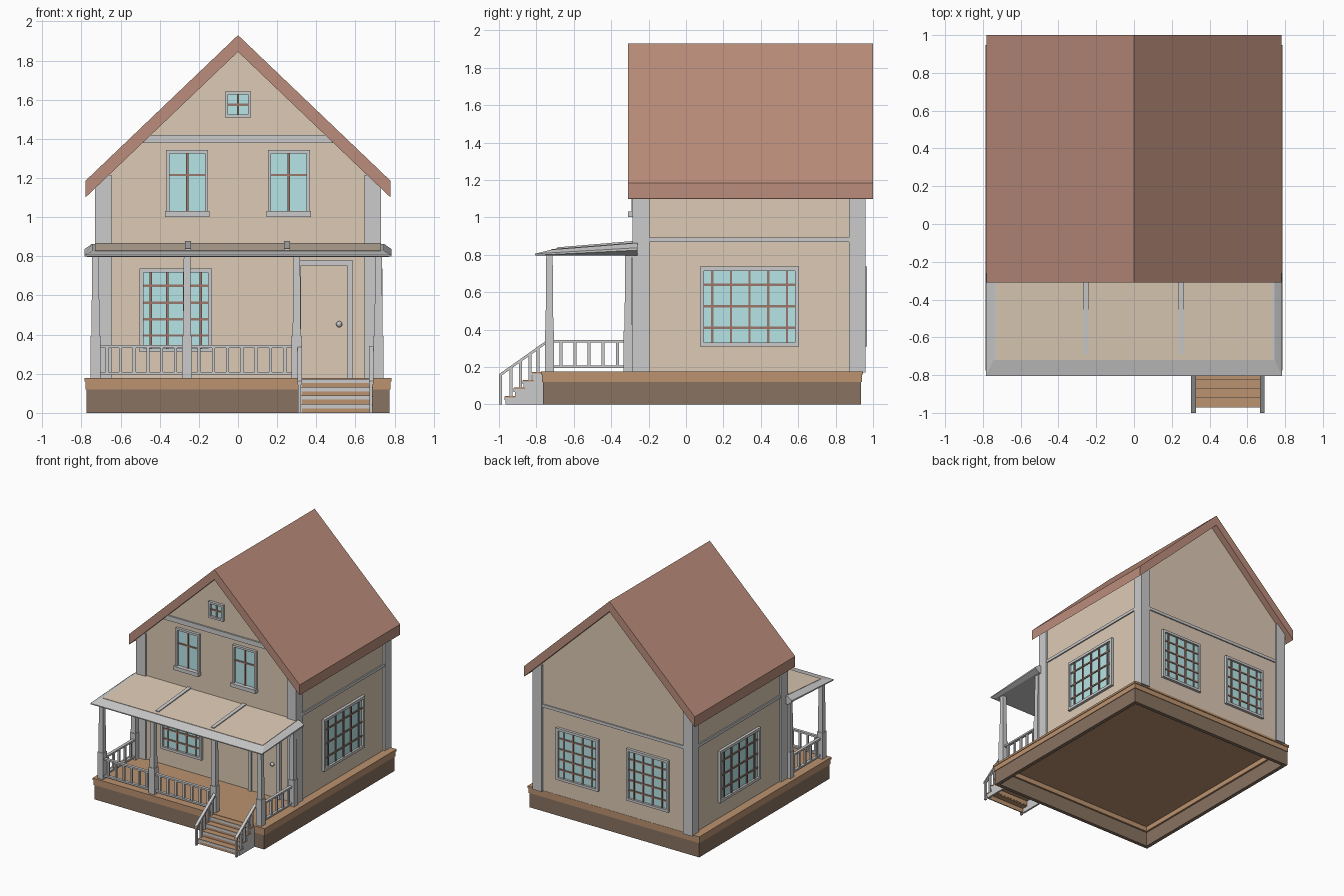
import bpy, bmesh
from math import radians, sqrt
from mathutils import Matrix, Vector

if "Cube" in bpy.data.objects:
    bpy.data.objects.remove(bpy.data.objects["Cube"])


def material(name, rgb):
    m = bpy.data.materials.new(name)
    m.diffuse_color = (*rgb, 1)
    m.use_nodes = True
    m.node_tree.nodes["Principled BSDF"].inputs["Base Color"].default_value = m.diffuse_color
    return m


TAN = material("tan_siding", (0.72, 0.59, 0.46))
RED = material("red_roof", (0.50, 0.27, 0.20))
DARK = material("dark_skirt", (0.25, 0.17, 0.12))
WOOD = material("deck_wood", (0.50, 0.29, 0.16))
GLASS = material("window_glass", (0.47, 0.78, 0.80))
BAR = material("window_bar", (0.33, 0.19, 0.15))


def finish(name, bm, mat=None, matrix=None):
    bmesh.ops.recalc_face_normals(bm, faces=bm.faces)
    me = bpy.data.meshes.new(name)
    bm.to_mesh(me)
    bm.free()
    ob = bpy.data.objects.new(name, me)
    bpy.context.collection.objects.link(ob)
    if mat:
        me.materials.append(mat)
    if matrix:
        ob.matrix_world = matrix
    return ob


def box(bm, x0, x1, y0, y1, z0, z1):
    c = Vector((x0 + x1, y0 + y1, z0 + z1)) / 2
    s = Matrix.Diagonal((abs(x1 - x0), abs(y1 - y0), abs(z1 - z0), 1))
    bmesh.ops.create_cube(bm, size=1, matrix=Matrix.Translation(c) @ s)


def boxes(name, items, mat=None, matrix=None):
    bm = bmesh.new()
    for b in items:
        box(bm, *b)
    return finish(name, bm, mat, matrix)


def prism(bm, pts, axis, a, b):
    """Extrude a closed profile along x (profile is y,z) or y (profile is x,z)."""
    put = (lambda p, t: (t, p[0], p[1])) if axis == 'x' else (lambda p, t: (p[0], t, p[1]))
    r0 = [bm.verts.new(put(p, a)) for p in pts]
    r1 = [bm.verts.new(put(p, b)) for p in pts]
    bm.faces.new(r0)
    bm.faces.new(r1)
    for i in range(len(pts)):
        j = (i + 1) % len(pts)
        bm.faces.new((r0[i], r0[j], r1[j], r1[i]))


def frame(x0, x1, z0, z1, t, y0, y1):
    return [(x0, x0 + t, y0, y1, z0, z1), (x1 - t, x1, y0, y1, z0, z1),
            (x0 + t, x1 - t, y0, y1, z0, z0 + t), (x0 + t, x1 - t, y0, y1, z1 - t, z1)]


def ring(x, y0, y1, t, z0, z1):
    return [(-x, x, y0, y0 + t, z0, z1), (-x, x, y1 - t, y1, z0, z1),
            (-x, -x + t, y0 + t, y1 - t, z0, z1), (x - t, x, y0 + t, y1 - t, z0, z1)]


# Base: hollow skirt, rim and deck
boxes("base_skirt", ring(0.775, -0.765, 0.935, 0.03, 0, 0.12), DARK)
boxes("deck_rim", ring(0.78, -0.77, 0.94, 0.05, 0.12, 0.165), WOOD)
boxes("deck_floor", [(-0.785, 0.785, -0.775, 0.947, 0.16, 0.177)], WOOD)

# House body with gables
bm = bmesh.new()
prism(bm, [(-0.715, 0.17), (0.715, 0.17), (0.715, 1.19), (0, 1.87), (-0.715, 1.19)], 'y', -0.27, 0.945)
finish("house_walls", bm, TAN)

# Main roof
bm = bmesh.new()
prism(bm, [(-0.78, 1.1), (0, 1.845), (0.78, 1.1), (0.78, 1.185), (0, 1.93), (-0.78, 1.185)], 'y', -0.31, 1.0)
finish("main_roof", bm, RED)

# Corner boards and belt trims
boxes("corner_boards", [(s * 0.645, s * 0.73, y0, y1, 0.17, 1.215)
                        for s in (-1, 1) for y0, y1 in ((-0.285, -0.195), (0.872, 0.96))])
boxes("belt_trim", [(s * 0.70, s * 0.725, -0.195, 0.872, 0.868, 0.892) for s in (-1, 1)]
      + [(-0.645, 0.645, 0.93, 0.955, 0.868, 0.892)])
bm = bmesh.new()
prism(bm, [(-0.485, 1.38), (0.485, 1.38), (0.445, 1.42), (-0.445, 1.42)], 'y', -0.283, -0.26)
finish("gable_band", bm)

# Windows: local x runs along the wall, local -y points outwards
WALLS = {"front": (0, (0, -0.27, 0)), "right": (90, (0.715, 0, 0)),
         "back": (180, (0, 0.945, 0)), "left": (270, (-0.715, 0, 0))}


def window(name, wall, cx, z0, z1, w, t, xs, zs, sill=False):
    ang, loc = WALLS[wall]
    m = Matrix.Translation(loc) @ Matrix.Rotation(radians(ang), 4, 'Z')
    x0, x1 = cx - w / 2, cx + w / 2
    parts = frame(x0, x1, z0, z1, t, -0.022, 0.005)
    if sill:
        parts.append((x0 - 0.006, x1 + 0.006, -0.04, 0.005, z0, z0 + 0.03))
    boxes(name + "_frame", parts, None, m)
    boxes(name + "_glass", [(x0 + t, x1 - t, -0.005, 0.005, z0 + t, z1 - t)], GLASS, m)
    b = 0.006
    boxes(name + "_bars",
          [(x - b, x + b, -0.013, 0, z0 + t, z1 - t) for x in xs]
          + [(x0 + t, x1 - t, -0.012, 0, z - b, z + b) for z in zs], BAR, m)


ROWS4 = [0.395, 0.478, 0.563, 0.65]
cols4 = lambda c: [c + d for d in (-0.128, -0.043, 0.043, 0.128)]
window("porch_window", "front", -0.318, 0.31, 0.737, 0.372, 0.02, cols4(-0.318), ROWS4)
for s, side in ((1, "right"), (-1, "left")):
    window(side + "_window", side, s * 0.34, 0.31, 0.737, 0.53, 0.022,
           [s * 0.34 + k * 0.1 for k in (-2, -1, 0, 1, 2)], [0.41, 0.525, 0.64])
    window("back_window_" + side, "back", s * 0.32, 0.31, 0.737, 0.385, 0.02, cols4(s * 0.32), ROWS4)
    window("upper_window_" + side, "front", s * 0.26, 1.002, 1.343, 0.215, 0.017,
           [s * 0.26], [1.215], sill=True)
window("attic_window", "front", 0, 1.508, 1.642, 0.135, 0.016, [0], [1.575])

# Door
boxes("door_frame", [(0.295, 0.323, -0.292, -0.26, 0.17, 0.78), (0.557, 0.585, -0.292, -0.26, 0.17, 0.78),
                     (0.323, 0.557, -0.292, -0.26, 0.754, 0.78)])
boxes("door_panel", [(0.323, 0.557, -0.277, -0.26, 0.177, 0.754)], TAN)
bm = bmesh.new()
bmesh.ops.create_uvsphere(bm, u_segments=12, v_segments=8, radius=0.016,
                          matrix=Matrix.Translation((0.517, -0.292, 0.453)))
finish("door_knob", bm)

# Porch roof: flared wedge, tan panel and ribs
bm = bmesh.new()
loops = [[(-x, yb, zb), (x, yb, zb), (x, yf, zf), (-x, yf, zf)] for x, yb, zb, yf, zf in
         ((0.75, -0.26, 0.797, -0.78, 0.797), (0.783, -0.26, 0.825, -0.806, 0.798),
          (0.783, -0.26, 0.838, -0.806, 0.806), (0.745, -0.26, 0.864, -0.72, 0.828))]
vs = [[bm.verts.new(p) for p in l] for l in loops]
bm.faces.new(vs[0])
bm.faces.new(vs[-1])
for a, b in zip(vs, vs[1:]):
    for i in range(4):
        j = (i + 1) % 4
        bm.faces.new((a[i], a[j], b[j], b[i]))
finish("porch_roof_frame", bm)
bm = bmesh.new()
prism(bm, [(-0.72, 0.824), (-0.26, 0.86), (-0.26, 0.867), (-0.72, 0.831)], 'x', -0.73, 0.73)
finish("porch_roof_panel", bm, TAN)
bm = bmesh.new()
for x in (-0.255, 0.25):
    prism(bm, [(-0.69, 0.828), (-0.26, 0.86), (-0.26, 0.876), (-0.69, 0.84)], 'x', x - 0.015, x + 0.015)
finish("porch_roof_ribs", bm)

# Porch posts: wide pedestal, tapered shaft
POSTS = [(-0.728, -0.73), (-0.26, -0.73), (0.3, -0.73), (0.718, -0.73), (-0.728, -0.308), (0.718, -0.308)]
bm = bmesh.new()
for x, y in POSTS:
    box(bm, x - 0.026, x + 0.026, y - 0.025, y + 0.025, 0.17, 0.393)
    bmesh.ops.create_cone(bm, cap_ends=True, segments=4, radius1=0.021 * sqrt(2), radius2=0.017 * sqrt(2),
                          depth=0.42, matrix=Matrix.Translation((x, y, 0.595)) @ Matrix.Rotation(radians(45), 4, 'Z'))
finish("porch_posts", bm)


# Porch railings
def railing(name, p, q, n):
    p, q = Vector(p), Vector(q)
    w = 0.012
    items = [(min(p.x, q.x) - w * (p.x == q.x), max(p.x, q.x) + w * (p.x == q.x),
              min(p.y, q.y) - w * (p.y == q.y), max(p.y, q.y) + w * (p.y == q.y), z, z + 0.014)
             for z in (0.195, 0.332)]
    for i in range(n):
        c = p.lerp(q, (i + 0.5) / n)
        items.append((c.x - 0.008, c.x + 0.008, c.y - 0.008, c.y + 0.008, 0.2, 0.34))
    boxes(name, items)


railing("front_railing_left", (-0.705, -0.73), (-0.285, -0.73), 6)
railing("front_railing_middle", (-0.235, -0.73), (0.275, -0.73), 7)
railing("side_railing_left", (-0.722, -0.705), (-0.722, -0.33), 5)
railing("side_railing_right", (0.716, -0.705), (0.716, -0.33), 5)

# Stairs: stringers, wooden steps, pale nosings
STEPS = [(-0.965, 0.045), (-0.915, 0.09), (-0.868, 0.132), (-0.82, 0.174)]
profile = [(-0.76, 0), (-0.965, 0)]
for i, (y, z) in enumerate(STEPS):
    profile += [(y, z - 0.004), (STEPS[i + 1][0] if i < 3 else -0.76, z - 0.004)]
bm = bmesh.new()
for x in (0.312, 0.673):
    prism(bm, profile, 'x', x, x + 0.015)
for y, z in STEPS:
    box(bm, 0.312, 0.688, y - 0.006, y + 0.006, z - 0.022, z - 0.003)
finish("stair_stringers", bm)
boxes("stair_treads", [(0.314, 0.69, y - 0.004, y + 0.056, z - 0.008, z) for y, z in STEPS]
      + [(0.327, 0.673, y, y + 0.008, z - 0.045, z - 0.008) for y, z in STEPS], WOOD)

# Stair handrails
bm = bmesh.new()
for x in (0.315, 0.68):
    prism(bm, [(-1.0, 0.145), (-0.745, 0.326), (-0.745, 0.343), (-1.0, 0.162)], 'x', x - 0.012, x + 0.012)
    for y, z in ((-0.991, 0), (-0.935, 0.04), (-0.885, 0.085), (-0.835, 0.128), (-0.79, 0.17)):
        box(bm, x - 0.008, x + 0.008, y - 0.008, y + 0.008, z, 0.155 + (y + 1) * 0.71)
finish("stair_handrails", bm)
